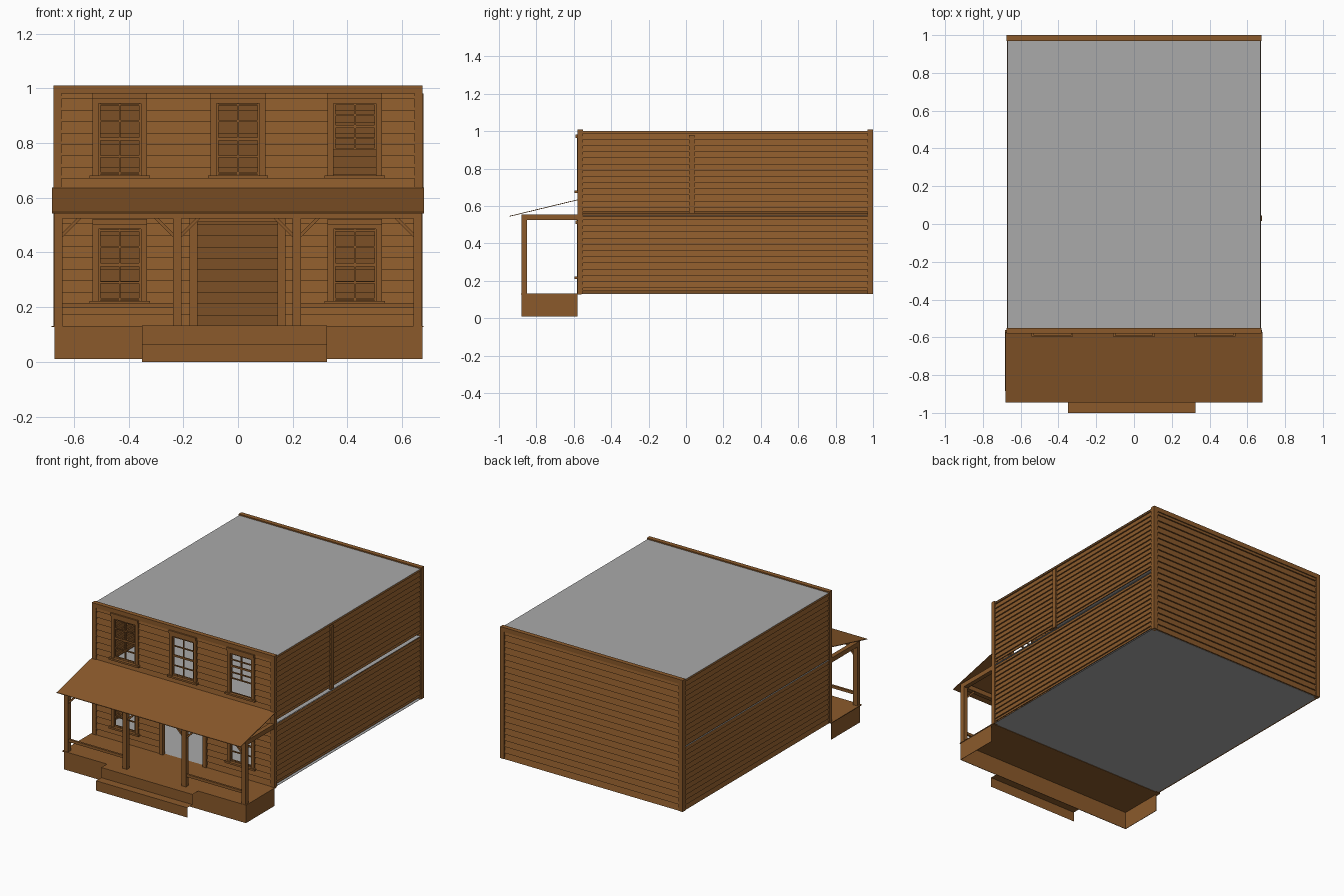
import bpy, bmesh, math
from mathutils import Vector

if "Cube" in bpy.data.objects:
    bpy.data.objects.remove(bpy.data.objects["Cube"])


def material(name, rgb):
    m = bpy.data.materials.new(name)
    m.diffuse_color = (*rgb, 1)
    m.use_nodes = True
    m.node_tree.nodes["Principled BSDF"].inputs["Base Color"].default_value = m.diffuse_color
    return m


BROWN = material("brown timber", (0.258, 0.102, 0.024))
GREY = material("plain grey", (0.4, 0.4, 0.4))


def finish(name, bm, mat=BROWN):
    me = bpy.data.meshes.new(name)
    bm.to_mesh(me)
    bm.free()
    me.materials.append(mat)
    ob = bpy.data.objects.new(name, me)
    bpy.context.collection.objects.link(ob)
    return ob


def add_box(bm, x0, x1, y0, y1, z0, z1):
    vs = bmesh.ops.create_cube(bm, size=1)["verts"]
    for v in vs:
        v.co = Vector(((x0 + x1) / 2 + v.co.x * (x1 - x0),
                       (y0 + y1) / 2 + v.co.y * (y1 - y0),
                       (z0 + z1) / 2 + v.co.z * (z1 - z0)))


def boxes(name, rows, mat=BROWN):
    bm = bmesh.new()
    for r in rows:
        add_box(bm, *r)
    return finish(name, bm, mat)


def quad(bm, *pts):
    bm.faces.new([bm.verts.new(p) for p in pts])


def siding(name, rects, place, pitch, z_base=0.13, lip=0.009):
    """Lapped boards: place(u, out, z) gives the position on a wall."""
    bm = bmesh.new()
    for u0, u1, z0, z1 in rects:
        k = math.floor((z0 - z_base) / pitch + 1e-6)
        while z_base + k * pitch < z1 - 1e-5:
            low = z_base + k * pitch
            a, b = max(low, z0), min(low + pitch, z1)
            out_a = lip * (1 - (a - low) / pitch)
            out_b = lip * (1 - (b - low) / pitch)
            quad(bm, place(u0, out_a, a), place(u1, out_a, a),
                 place(u1, out_b, b), place(u0, out_b, b))
            quad(bm, place(u0, 0, a), place(u1, 0, a),
                 place(u1, out_a, a), place(u0, out_a, a))
            k += 1
    return finish(name, bm)


# House outline
W, FRONT, BACK, BASE, TOP = 0.675, -0.58, 1.0, 0.13, 1.01
LOW_Z, HIGH_Z = (0.225, 0.485), (0.685, 0.945)
HALF = 0.078
windows = [(-0.432, LOW_Z), (0.427, LOW_Z),
           (-0.432, HIGH_Z), (0.0, HIGH_Z), (0.427, HIGH_Z)]

# Front siding, cut round the windows and the doorway
U = W - 0.02
front = [(-U, U, 0.53, HIGH_Z[0]), (-U, U, HIGH_Z[1], 0.985)]
for za, zb, holes in [
        (HIGH_Z[0], HIGH_Z[1], [(c - HALF, c + HALF) for c, z in windows if z is HIGH_Z]),
        (LOW_Z[0], LOW_Z[1], [(-0.432 - HALF, -0.432 + HALF), (-0.15, 0.147),
                              (0.427 - HALF, 0.427 + HALF)]),
        (BASE, LOW_Z[0], [(-0.15, 0.147)]),
        (LOW_Z[1], 0.53, [(-0.15, 0.147)])]:
    edges = [-U] + [e for h in holes for e in h] + [U]
    for i in range(0, len(edges), 2):
        front.append((edges[i], edges[i + 1], za, zb))
siding("front_siding", front, lambda u, o, z: (u, FRONT + 0.012 - o, z), 0.0415)

# Back and side siding; the right wall leaves slots at the floor levels
siding("back_siding", [(-U, U, BASE, 0.99)],
       lambda u, o, z: (-u, BACK - 0.012 + o, z), 0.0415)
siding("right_siding", [(FRONT + 0.02, BACK - 0.02, 0.145, 0.545),
                        (FRONT + 0.02, BACK - 0.02, 0.572, 1.0)],
       lambda u, o, z: (W - 0.012 + o, u, z), 0.033)
siding("left_siding", [(FRONT + 0.02, BACK - 0.02, BASE, 1.0)],
       lambda u, o, z: (-W + 0.012 - o, -u + FRONT + BACK, z), 0.033)

# Corner boards, top trim and the side joint strip
boxes("corner_boards", [(min(s * W, s * (W - 0.03)), max(s * W, s * (W - 0.03)),
                         y, y + 0.03, BASE, TOP)
                        for s in (-1, 1) for y in (FRONT, BACK - 0.03)])
boxes("top_trim", [(-W, W, y, y + 0.03, 0.98, TOP) for y in (FRONT, BACK - 0.03)])
boxes("side_joint_strip", [(W - 0.012, W + 0.002, 0.015, 0.045, 0.56, 0.98)])

# Roof and the two floors
E = W - 0.004
for name, z in (("flat_roof", 1.002), ("upper_floor", 0.552), ("ground_floor", BASE + 0.002)):
    boxes(name, [(-E, E, FRONT + 0.02, BACK - 0.014, z - 0.002, z)], GREY)

# Windows: casing, head, sill and glazing bars
casing, bars = [], []
for i, (c, (z0, z1)) in enumerate(windows):
    yf, yb = FRONT - 0.004, FRONT + 0.018
    for s in (-1, 1):
        a, b = sorted((c + s * HALF, c + s * 0.1))
        casing.append((a, b, yf, yb, z0 - 0.005, z1 + 0.022))
    casing += [(c - 0.1, c + 0.1, yf - 0.006, yb, z1 + 0.018, z1 + 0.037),
               (c - HALF, c + HALF, yf, yb, z1, z1 + 0.02),
               (c - 0.11, c + 0.11, FRONT - 0.015, yb, z0 - 0.015, z0 - 0.003)]
    raised = i == 4
    bottom = z0 + 0.09 if raised else z0
    h = z1 - bottom
    t = 0.0035
    y0, y1 = FRONT + 0.004, FRONT + 0.012
    bars.append((c - t, c + t, y0, y1, bottom, z1))
    for s in (-1, 1):
        x = c + s * (HALF - t)
        bars.append((x - t, x + t, y0, y1, bottom, z1))
    for f in (0.02, 0.25, 0.5, 0.75, 0.98):
        k = 0.006 if f == 0.5 else t
        bars.append((c - HALF, c + HALF, y0, y1, bottom + h * f - k, bottom + h * f + k))
boxes("window_casings", casing)
boxes("window_bars", bars)

# Door frame
boxes("door_frame", [(-0.177, -0.148, FRONT - 0.004, FRONT + 0.018, BASE, 0.53),
                     (0.145, 0.174, FRONT - 0.004, FRONT + 0.018, BASE, 0.53),
                     (-0.177, 0.174, FRONT - 0.004, FRONT + 0.018, 0.512, 0.53)])

# Porch deck with a skirt on three sides, open below
PY = -0.88
boxes("porch_deck", [(-0.682, 0.678, PY - 0.003, FRONT + 0.02, 0.127, 0.132)])
boxes("porch_skirt", [(-0.67, 0.675, PY, PY + 0.003, 0.01, 0.128),
                      (-0.67, -0.667, PY, FRONT, 0.01, 0.128),
                      (0.672, 0.675, PY, FRONT, 0.01, 0.128)])

# Steps as one folded sheet
bm = bmesh.new()
path = [(-1.0, 0), (-1.0, 0.065), (-0.945, 0.065), (-0.945, 0.133), (PY, 0.133)]
for (ya, za), (yb, zb) in zip(path, path[1:]):
    quad(bm, (-0.35, ya, za), (0.325, ya, za), (0.325, yb, zb), (-0.35, yb, zb))
finish("porch_steps", bm)

# Porch posts, beams and rails
posts = (-0.657, -0.222, 0.215, 0.657)
P = 0.015
boxes("porch_posts", [(x - P, x + P, PY, PY + 0.03, BASE, 0.53) for x in posts])
boxes("porch_beams", [(-0.672, 0.672, PY, PY + 0.03, 0.525, 0.556)] +
      [(x - P, x + P, PY, FRONT, 0.525, 0.556) for x in (posts[0], posts[3])])
boxes("porch_rails", [(a, b, PY + 0.008, PY + 0.022, 0.197, 0.215)
                      for a, b in (posts[:2], posts[2:])])

# Diagonal brackets
bm = bmesh.new()
for x, s in [(posts[0], 1), (posts[1], -1), (posts[1], 1),
             (posts[2], -1), (posts[2], 1), (posts[3], -1)]:
    x += s * P
    sec = [(x, 0.455), (x + s * 0.072, 0.527), (x + s * 0.056, 0.527), (x, 0.471)]
    f = bm.faces.new([bm.verts.new((a, PY + 0.008, z)) for a, z in sec])
    r = bmesh.ops.extrude_face_region(bm, geom=[f])["geom"]
    bmesh.ops.translate(bm, vec=(0, 0.014, 0),
                        verts=[v for v in r if isinstance(v, bmesh.types.BMVert)])
bmesh.ops.recalc_face_normals(bm, faces=bm.faces)
finish("porch_brackets", bm)

# Sloping porch roof
bm = bmesh.new()
add_box(bm, -0.68, 0.68, -0.945, -0.572, 0.543, 0.547)
for v in bm.verts:
    v.co.z += (v.co.y + 0.945) / 0.373 * 0.09
finish("porch_roof", bm)
